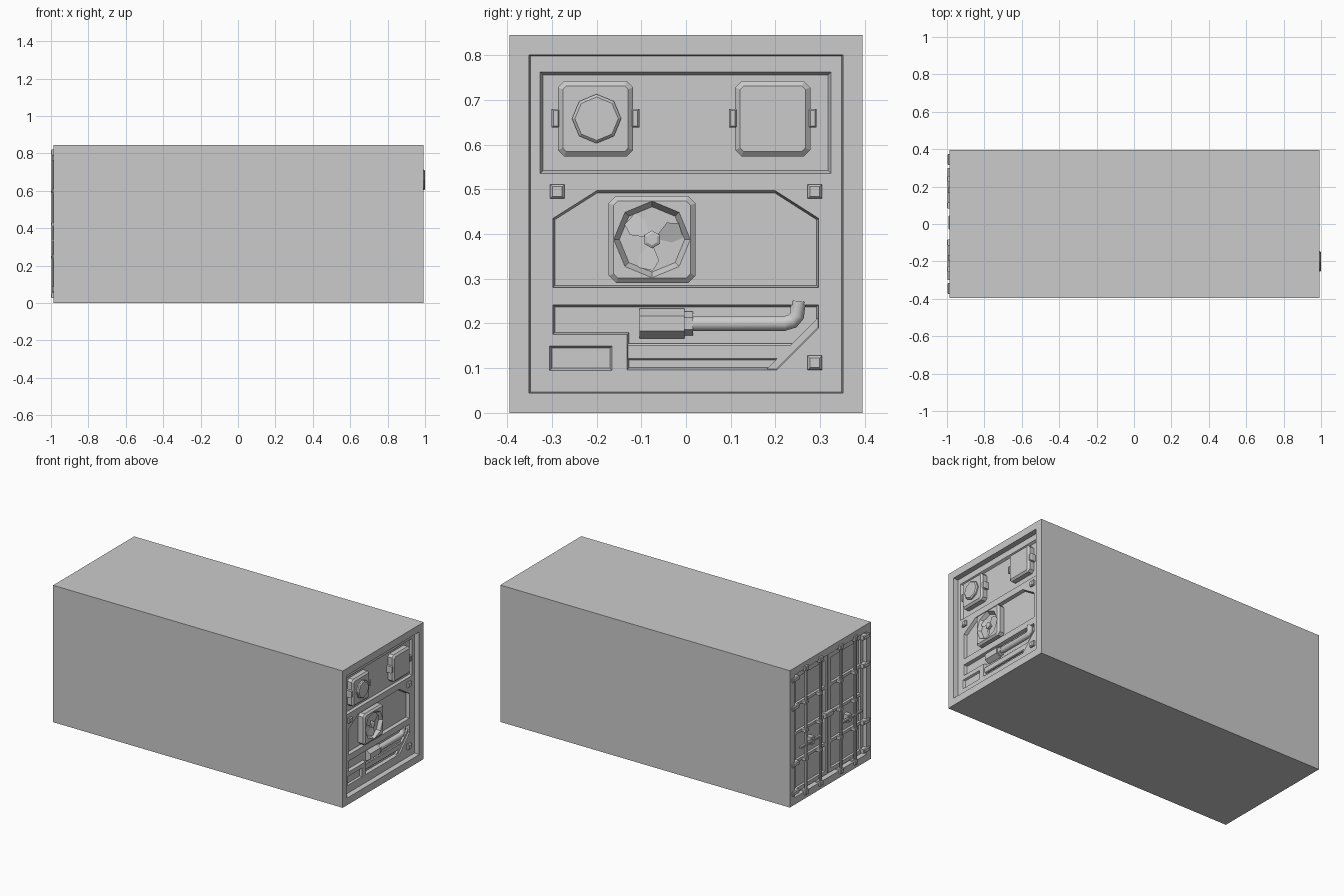
import bpy, bmesh, math
from mathutils import Vector

old = bpy.data.objects.get("Cube")
if old:
    bpy.data.objects.remove(old, do_unlink=True)

grey = bpy.data.materials.new("container_grey")
grey.use_nodes = True
grey.diffuse_color = (0.6, 0.6, 0.6, 1)
grey.node_tree.nodes["Principled BSDF"].inputs["Base Color"].default_value = (0.6, 0.6, 0.6, 1)


def finish(name, bm):
    mesh = bpy.data.meshes.new(name)
    bmesh.ops.recalc_face_normals(bm, faces=bm.faces)
    bm.to_mesh(mesh)
    bm.free()
    mesh.materials.append(grey)
    obj = bpy.data.objects.new(name, mesh)
    bpy.context.collection.objects.link(obj)
    return obj


def prism(name, outline, x0, x1, bevel=0.0, drop=0.0):
    """Extrude a (y, z) outline from x0 to x1, then inset the end cap by bevel over drop."""
    bm = bmesh.new()
    base = [bm.verts.new((x0, y, z)) for y, z in outline]
    end = [bm.verts.new((x1, y, z)) for y, z in outline]
    bm.faces.new(base)
    cap = bm.faces.new(end)
    n = len(outline)
    for i in range(n):
        j = (i + 1) % n
        bm.faces.new((base[i], base[j], end[j], end[i]))
    bmesh.ops.recalc_face_normals(bm, faces=bm.faces)
    if bevel:
        bmesh.ops.inset_region(bm, faces=[cap], thickness=bevel, depth=drop, use_even_offset=True)
    return finish(name, bm)


def rect(y0, y1, z0, z1, c=0.0):
    """Rectangle outline, with corners clipped by c."""
    if not c:
        return [(y0, z0), (y1, z0), (y1, z1), (y0, z1)]
    return [(y0 + c, z0), (y1 - c, z0), (y1, z0 + c), (y1, z1 - c),
            (y1 - c, z1), (y0 + c, z1), (y0, z1 - c), (y0, z0 + c)]


def ngon(y, z, r, n):
    return [(y + r * math.sin(math.tau * i / n), z + r * math.cos(math.tau * i / n)) for i in range(n)]


def cut(target, outline, x0, x1, bevel=0.005, drop=0.02):
    cutter = prism("cutter", outline, x0, x1, bevel, drop)
    cutter.hide_render = True
    mod = target.modifiers.new("recess", "BOOLEAN")
    mod.operation = "DIFFERENCE"
    mod.solver = "EXACT"
    mod.object = cutter
    bpy.context.view_layer.objects.active = target
    bpy.ops.object.modifier_apply(modifier=mod.name)
    bpy.data.objects.remove(cutter, do_unlink=True)


# Container body with a sunken panel at both ends
FRONT, BACK, HALF, TOP = 0.992, -0.986, 0.395, 0.845
body = prism("container_body", rect(-HALF, HALF, 0, TOP), BACK, FRONT)
bm = bmesh.new()
bm.from_mesh(body.data)
for face in [f for f in bm.faces if abs(f.normal.x) > 0.9]:
    bmesh.ops.inset_region(bm, faces=[face], thickness=0.044, use_even_offset=True)
    bmesh.ops.inset_region(bm, faces=[face], thickness=0.003, depth=-0.03, use_even_offset=True)
bm.to_mesh(body.data)
bm.free()

# Recesses of the cooling unit
PANEL = FRONT - 0.03
FLOOR = PANEL - 0.0195
lip = PANEL + 0.0005
cut(body, rect(-0.327, 0.325, 0.535, 0.763), 1.05, lip, 0.007, 0.015)
cut(body, [(-0.298, 0.28), (0.297, 0.28), (0.297, 0.435), (0.2, 0.497),
           (-0.2, 0.497), (-0.298, 0.435)], 1.05, lip)
cut(body, [(-0.298, 0.242), (0.297, 0.242), (0.297, 0.19), (0.203, 0.096), (-0.132, 0.096),
           (-0.132, 0.175), (-0.298, 0.175)], 1.05, lip)
cut(body, rect(-0.305, -0.165, 0.095, 0.15), 1.05, lip, 0.005, 0.012)

# Upper service boxes with side clips
for name, y in (("gauge_box", -0.2025), ("hatch_box", 0.194)):
    prism(name, rect(y - 0.084, y + 0.084, 0.574, 0.742, 0.014), 0.94, 0.976, 0.011, 0.01)
    for side in (-1, 1):
        c = y + side * 0.089
        prism(name + "_clip", rect(c - 0.009, c + 0.009, 0.638, 0.68), 0.94, 0.976, 0.004, 0.006)
prism("gauge_dial", ngon(-0.2, 0.658, 0.055, 8), 0.98, 0.994, 0.006, 0.006)

# Fan housing, hub and blades
FY, FZ = -0.076, 0.388
housing = prism("fan_housing", rect(FY - 0.097, FY + 0.097, FZ - 0.097, FZ + 0.097, 0.016),
                FLOOR - 0.01, 0.974, 0.011, 0.01)
cut(housing, ngon(FY, FZ, 0.086, 8), 1.05, 0.9845, 0.012, 0.022)
prism("fan_hub", ngon(FY, FZ, 0.02, 6), 0.955, 0.978, 0.006, 0.004)
bm = bmesh.new()
for i in range(3):
    a = math.radians(20 + 120 * i)
    blade = []
    for r, t, x in ((0.012, -0.3, 0.966), (0.045, -0.5, 0.964), (0.07, -0.3, 0.964),
                    (0.07, 0.2, 0.973), (0.05, 0.5, 0.977), (0.012, 0.3, 0.973)):
        blade.append(bm.verts.new((x, FY + r * math.cos(a + t), FZ + r * math.sin(a + t))))
    bm.faces.new(blade)
bmesh.ops.solidify(bm, geom=bm.faces[:], thickness=0.003)
finish("fan_blades", bm)

# Lower pipework
curve = bpy.data.curves.new("pipe", "CURVE")
curve.dimensions = "3D"
curve.bevel_depth = 0.019
curve.bevel_resolution = 1
spline = curve.splines.new("POLY")
path = [(-0.02, 0.2), (0.22, 0.2), (0.238, 0.205), (0.248, 0.217), (0.252, 0.25)]
spline.points.add(len(path) - 1)
for point, (y, z) in zip(spline.points, path):
    point.co = (FLOOR + 0.008, y, z, 1)
curve.materials.append(grey)
bpy.context.collection.objects.link(bpy.data.objects.new("cooling_pipe", curve))

bm = bmesh.new()
for y, r, length in ((-0.0535, 0.034, 0.1), (0.006, 0.027, 0.02)):
    made = bmesh.ops.create_cone(bm, cap_ends=True, segments=6, radius1=r, radius2=r, depth=length)
    for v in made["verts"]:
        v.co = Vector((FLOOR + 0.004 + v.co.x, y + v.co.z, 0.2 + v.co.y))
finish("compressor", bm)
prism("lower_rail", [(-0.134, 0.118), (0.225, 0.118), (0.262, 0.155), (-0.134, 0.155)],
      FLOOR - 0.01, FLOOR + 0.008, 0.004, 0.004)
prism("corner_ramp", [(0.2, 0.095), (0.297, 0.192), (0.297, 0.215), (0.18, 0.098)],
      FLOOR - 0.01, FLOOR + 0.012)
for y, z in ((-0.288, 0.495), (0.288, 0.495), (0.288, 0.112)):
    prism("corner_stud", rect(y - 0.016, y + 0.016, z - 0.016, z + 0.016),
          PANEL - 0.005, PANEL + 0.008, 0.005, 0.006)

# Rear doors: panelled leaves, locking rods, hinges and handles
DOOR = BACK + 0.03
for side in (-1, 1):
    def span(a, b, z0, z1, c=0.0):
        return rect(min(a * side, b * side), max(a * side, b * side), z0, z1, c)

    leaf = prism("door_leaf", span(0.004, 0.343, 0.055, 0.79), DOOR + 0.005, DOOR - 0.012, 0.003, 0.002)
    for row in range(4):
        z = 0.08 + row * 0.175
        cut(leaf, span(0.03, 0.318, z, z + 0.158), -1.05, DOOR - 0.0145, 0.004, 0.011)
    for y in (0.1, 0.24):
        prism_y = y * side
        bm = bmesh.new()
        made = bmesh.ops.create_cone(bm, cap_ends=True, segments=8, radius1=0.009, radius2=0.009, depth=0.79)
        for v in made["verts"]:
            v.co += Vector((-0.988, prism_y, 0.425))
        finish("locking_rod", bm)
        for z in (0.04, 0.805):
            prism("rod_keeper", span(y - 0.016, y + 0.016, z - 0.014, z + 0.014), DOOR, -0.996, 0.004, 0.004)
        for z in (0.245, 0.42, 0.595):
            prism("rod_guide", span(y - 0.015, y + 0.015, z - 0.009, z + 0.009), DOOR, -0.996, 0.003, 0.003)
    for z in (0.075, 0.25, 0.6, 0.775):
        prism("hinge", span(0.315, 0.375, z - 0.013, z + 0.013), DOOR, -0.992, 0.004, 0.005)
    prism("handle_bar", span(0.1, 0.3, 0.327, 0.341), -0.984, -0.995, 0.003, 0.003)
    prism("handle_latch", span(0.165, 0.195, 0.31, 0.358), DOOR, -0.992, 0.004, 0.004)
prism("centre_latch", rect(-0.03, 0.045, 0.415, 0.445), DOOR, -0.988, 0.004, 0.004)
